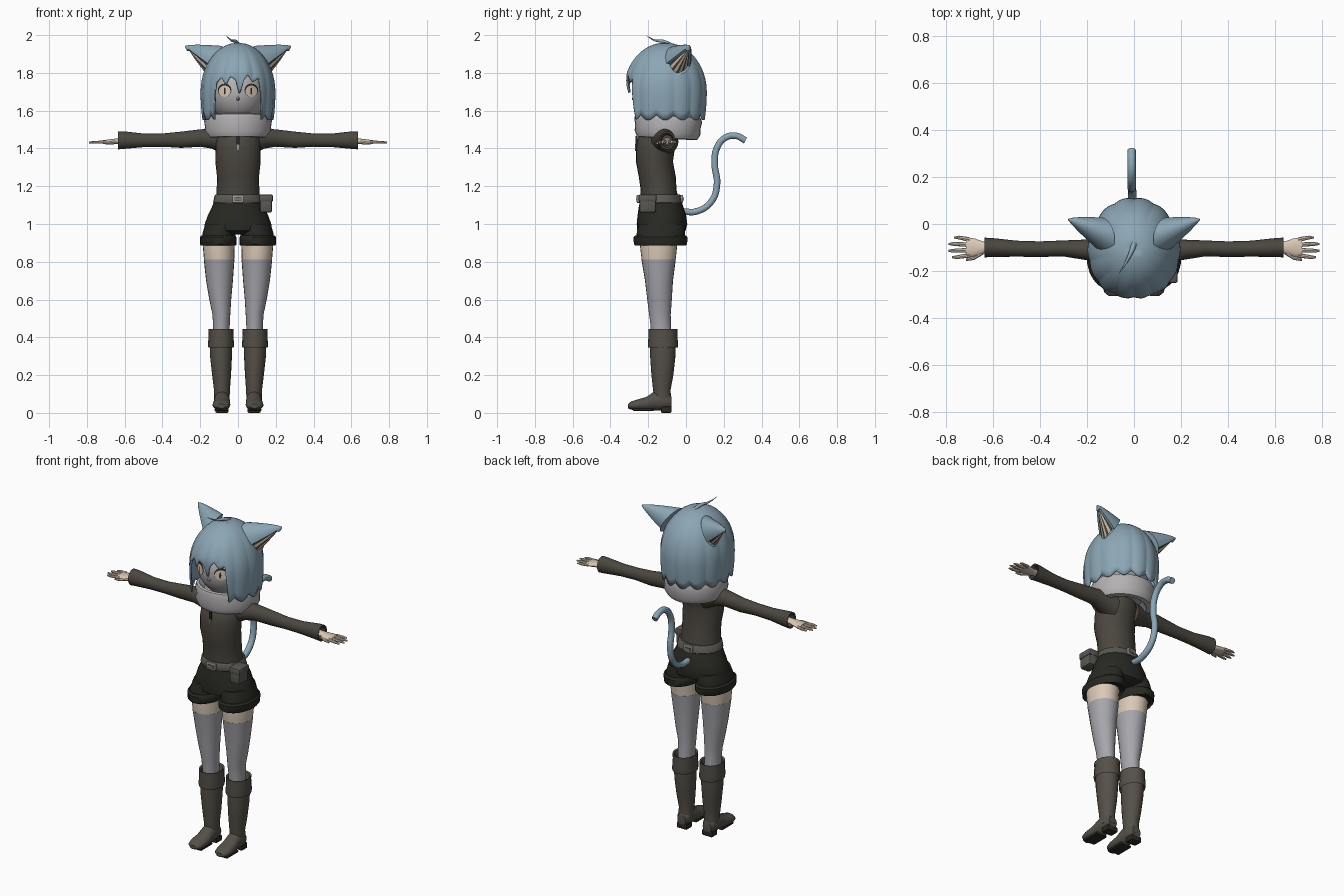
import bpy
import bmesh
from math import sin, cos, pi, radians, sqrt
from mathutils import Vector

if "Cube" in bpy.data.objects:
    bpy.data.objects.remove(bpy.data.objects["Cube"], do_unlink=True)

parts = []


def material(name, red, green, blue):
    mat = bpy.data.materials.new(name)
    mat.use_nodes = True
    mat.diffuse_color = (red, green, blue, 1)
    mat.node_tree.nodes["Principled BSDF"].inputs["Base Color"].default_value = (red, green, blue, 1)
    return mat


HAIR = material("blue grey hair", .26, .38, .46)
SHIRT = material("dark brown cloth", .07, .062, .05)
DARK = material("near black cloth", .022, .022, .017)
LEATHER = material("boot leather", .09, .081, .066)
SOCK = material("grey stocking", .38, .38, .41)
PALE = material("pale grey", .46, .44, .455)
SKIN = material("skin", .70, .58, .47)
BELT = material("belt grey", .105, .10, .09)
METAL = material("metal", .35, .34, .32)


def finish(name, bm, *mats):
    """Turn a bmesh into a named object."""
    bmesh.ops.recalc_face_normals(bm, faces=bm.faces)
    mesh = bpy.data.meshes.new(name)
    bm.to_mesh(mesh)
    bm.free()
    for mat in mats:
        mesh.materials.append(mat)
    obj = bpy.data.objects.new(name, mesh)
    bpy.context.collection.objects.link(obj)
    parts.append(obj)
    return obj


def skin_rings(bm, rows, caps=True):
    """Bridge closed rows of points with quads."""
    grid = [[bm.verts.new(p) for p in row] for row in rows]
    count = len(grid[0])
    for low, high in zip(grid, grid[1:]):
        for j in range(count):
            k = (j + 1) % count
            bm.faces.new((low[j], low[k], high[k], high[j]))
    if caps:
        bm.faces.new(grid[0])
        bm.faces.new(grid[-1])


def loft(name, rings, mat, axis="z", side=1, sides=24, tilt=0):
    """Ellipses along an axis; each ring is position, then centre and radius per cross axis."""
    along = "xyz".index(axis)
    first, second = [i for i in range(3) if i != along]
    rows = []
    for place, c1, r1, c2, r2 in rings:
        row = []
        for j in range(sides):
            a = 2 * pi * j / sides
            p = Vector()
            p[along], p[first], p[second] = place, c1 + r1 * cos(a), c2 + r2 * sin(a)
            p.z += tilt * r2 * sin(a)
            p.x *= side
            row.append(p)
        rows.append(row)
    bm = bmesh.new()
    skin_rings(bm, rows)
    return finish(name, bm, mat)


def box(name, centre, size, mat, bevel=0.0):
    bm = bmesh.new()
    bmesh.ops.create_cube(bm, size=1)
    bmesh.ops.scale(bm, vec=size, verts=bm.verts)
    bmesh.ops.translate(bm, vec=centre, verts=bm.verts)
    if bevel:
        bmesh.ops.bevel(bm, geom=bm.edges, offset=bevel, segments=2, affect="EDGES", profile=.5)
    return finish(name, bm, mat)


def tube(name, points, radius, mat, taper=False):
    """Smooth round tube through points, as a mesh."""
    curve = bpy.data.curves.new(name, "CURVE")
    curve.dimensions = "3D"
    curve.bevel_depth, curve.bevel_resolution, curve.use_fill_caps = radius, 3, True
    spline = curve.splines.new("BEZIER")
    spline.bezier_points.add(len(points) - 1)
    for i, (knot, co) in enumerate(zip(spline.bezier_points, points)):
        knot.co = co
        knot.handle_left_type = knot.handle_right_type = "AUTO"
        knot.radius = 1 - .95 * i / (len(points) - 1) if taper else 1
    temp = bpy.data.objects.new(name, curve)
    bm = bmesh.new()
    bpy.context.collection.objects.link(temp)
    bpy.context.view_layer.update()
    bm.from_mesh(temp.evaluated_get(bpy.context.evaluated_depsgraph_get()).to_mesh())
    bpy.data.objects.remove(temp, do_unlink=True)
    for face in bm.faces:
        face.material_index = 0
    return finish(name, bm, mat)


# Torso, shorts and belt
loft("shirt", [(1.10, 0, .12, -.135, .105), (1.18, 0, .113, -.145, .095), (1.25, 0, .111, -.152, .098),
               (1.33, 0, .12, -.167, .098), (1.40, 0, .12, -.162, .103), (1.46, 0, .118, -.147, .107),
               (1.51, 0, .09, -.125, .08)], SHIRT)
loft("shorts", [(.945, 0, .10, -.13, .09), (.965, 0, .178, -.13, .128), (1.0, 0, .176, -.127, .134),
                (1.05, 0, .158, -.128, .128), (1.09, 0, .138, -.132, .118), (1.13, 0, .122, -.135, .108)], DARK)
loft("belt", [(1.11, 0, .128, -.136, .113), (1.115, 0, .132, -.136, .116), (1.15, 0, .124, -.138, .11),
              (1.155, 0, .118, -.138, .105)], BELT)
for where, y in (("front", -.254), ("back", -.022)):
    box(where + "_buckle", (0, y, 1.133), (.06, .014, .042), METAL, .004)
    box(where + "_buckle_gap", (0, y, 1.133), (.036, .018, .022), BELT)
    box(where + "_buckle_pin", (0, y, 1.133), (.03, .022, .006), METAL)
box("pouch", (.148, -.203, 1.105), (.066, .088, .09), BELT, .012)
box("pouch_flap", (.149, -.203, 1.137), (.074, .096, .04), BELT, .01)
box("zip_pull", (0, -.267, 1.405), (.01, .008, .035), METAL, .002)
box("zip_line", (0, -.262, 1.44), (.014, .01, .05), DARK)

# Limbs, built once per side
for word, s in (("left", 1), ("right", -1)):
    loft(word + "_sleeve", [(.07, -.12, .08, 1.435, .07), (.14, -.115, .058, 1.452, .053),
                            (.2, -.11, .044, 1.455, .046), (.3, -.104, .034, 1.446, .043),
                            (.4, -.107, .033, 1.444, .035), (.5, -.105, .034, 1.443, .036),
                            (.6, -.10, .04, 1.444, .046), (.635, -.10, .042, 1.443, .048),
                            (.632, -.10, .034, 1.443, .038), (.6, -.10, .028, 1.443, .028)],
         SHIRT, "x", s)
    loft(word + "_palm", [(.59, -.10, .021, 1.44, .018), (.64, -.10, .025, 1.438, .015),
                          (.68, -.10, .039, 1.435, .013), (.715, -.10, .042, 1.434, .010)], SKIN, "x", s, 16)
    for finger, y, tip in (("little", -.066, .765), ("ring", -.088, .788), ("middle", -.111, .79),
                           ("index", -.133, .775)):
        spread = (y + .10) * .25
        loft(f"{word}_{finger}_finger", [(.70, y, .010, 1.434, .009), (tip - .02, y + spread, .008, 1.432, .007),
                                         (tip, y + spread, .004, 1.431, .004)], SKIN, "x", s, 8)
    loft(word + "_thumb", [(.64, -.115, .014, 1.434, .011), (.68, -.143, .010, 1.43, .009),
                           (.715, -.153, .005, 1.428, .005)], SKIN, "x", s, 8)

    loft(word + "_thigh", [(.81, .10, .08, -.145, .09), (.88, .102, .084, -.145, .098),
                           (.95, .10, .085, -.14, .10)], SKIN, side=s)
    loft(word + "_stocking", [(.38, .088, .045, -.13, .055), (.46, .088, .044, -.133, .054),
                              (.52, .088, .047, -.138, .057), (.6, .094, .058, -.14, .065),
                              (.7, .098, .071, -.143, .074), (.812, .10, .081, -.145, .091)], SOCK, side=s)
    loft(word + "_shorts_leg", [(.91, .102, .09, -.135, .128), (.95, .10, .088, -.133, .128),
                                (1.0, .085, .088, -.13, .12)], DARK, side=s)
    loft(word + "_shorts_cuff", [(.90, .104, .085, -.135, .115), (.887, .104, .093, -.135, .135),
                                 (.893, .104, .097, -.135, .141), (.93, .105, .097, -.135, .143),
                                 (.94, .104, .089, -.135, .133)], DARK, side=s)
    loft(word + "_boot_shaft", [(.05, .085, .04, -.122, .046), (.12, .085, .042, -.128, .046),
                                (.2, .087, .05, -.125, .058), (.3, .09, .058, -.123, .067),
                                (.40, .09, .06, -.122, .068)], LEATHER, side=s)
    loft(word + "_boot_cuff", [(.36, .09, .058, -.122, .065), (.345, .09, .067, -.122, .078),
                               (.36, .09, .069, -.122, .08), (.42, .09, .065, -.122, .076),
                               (.445, .09, .067, -.122, .077), (.44, .09, .058, -.122, .066),
                               (.41, .09, .05, -.125, .058)], LEATHER, side=s, sides=16)
    loft(word + "_foot", [(-.078, .085, .028, .055, .032), (-.095, .085, .038, .062, .046),
                          (-.13, .085, .042, .065, .052), (-.17, .085, .042, .062, .05),
                          (-.21, .086, .045, .048, .036), (-.26, .088, .047, .042, .028),
                          (-.29, .088, .039, .039, .022), (-.306, .088, .02, .036, .012)], LEATHER, "y", s)
    box(word + "_heel", (s * .085, -.105, .017), (.068, .055, .034), DARK, .006)
    box(word + "_sole", (s * .087, -.225, .017), (.074, .11, .014), DARK, .005)

# Scarf, neck and head
loft("scarf", [(1.49, 0, .10, -.10, .11), (1.452, 0, .13, -.10, .135), (1.455, 0, .162, -.10, .16),
               (1.485, 0, .178, -.097, .175), (1.515, 0, .175, -.096, .173), (1.55, 0, .18, -.094, .18),
               (1.572, 0, .172, -.095, .172), (1.578, 0, .155, -.10, .155), (1.55, 0, .125, -.10, .13)],
     PALE, sides=28, tilt=-.06)
loft("neck", [(1.46, 0, .05, -.10, .05), (1.6, 0, .05, -.10, .05)], SKIN)

FACE, SIZE = Vector((0, -.11, 1.70)), Vector((.152, .17, .17))
bm = bmesh.new()
bmesh.ops.create_uvsphere(bm, u_segments=48, v_segments=32, radius=1)
bmesh.ops.scale(bm, vec=SIZE, verts=bm.verts)
bmesh.ops.translate(bm, vec=FACE, verts=bm.verts)
finish("head", bm, PALE)
loft("nose", [(-.286, 0, .003, 1.662, .004), (-.27, 0, .012, 1.665, .014)], PALE, "y", sides=8)


def face_plate(name, x, z, width, height, lift, mat):
    """Thin oval that follows the face."""
    def on_face(px, pz):
        depth = sqrt(1 - (px / SIZE.x) ** 2 - ((pz - FACE.z) / SIZE.z) ** 2)
        return Vector((px, FACE.y - SIZE.y * depth - lift, pz))
    bm = bmesh.new()
    centre = bm.verts.new(on_face(x, z))
    steps = [2 * pi * i / 24 for i in range(24)]
    rim = [bm.verts.new(on_face(x + width * cos(a), z + height * sin(a))) for a in steps]
    for i, vert in enumerate(rim):
        bm.faces.new((centre, vert, rim[(i + 1) % len(rim)]))
    obj = finish(name, bm, mat)
    if obj.data.polygons[0].normal.y > 0:
        obj.data.flip_normals()


for word, s in (("left", 1), ("right", -1)):
    face_plate(word + "_lashes", s * .071, 1.708, .036, .035, .003, DARK)
    face_plate(word + "_iris", s * .071, 1.703, .031, .030, .006, SKIN)
    face_plate(word + "_pupil", s * .070, 1.704, .005, .019, .009, DARK)

# Hair: one ridged shell with a jagged fringe, side locks and scalloped back
TOP = 1.955
FRINGE = [(-41, 1.58), (-37, 1.745), (-29, 1.775), (-20, 1.735), (-13, 1.78), (-4, 1.76), (3, 1.685),
          (10, 1.76), (17, 1.79), (26, 1.75), (36, 1.77), (41, 1.58)]


def hair_edge(deg):
    for (a, low), (b, high) in zip(FRINGE, FRINGE[1:]):
        if a <= deg <= b:
            return low + (high - low) * (deg - a) / (b - a)
    return 1.58 - .03 * abs(sin(radians(7 * deg)))


rows = []
for i in range(17):
    t = i / 16
    row = []
    for j in range(180):
        deg = j * 2 - 180
        a = radians(deg)
        z = TOP - (TOP - hair_edge(deg)) * t ** 1.5
        h = z - FACE.z
        full = sqrt(max(0, 1 - (h / .255) ** 2)) if h > 0 else 1 - 2.5 * h * h
        full -= 1.2 * max(0, 1.80 - z) * max(0, 1 - abs(deg) / 40)
        full *= 1 + .035 * t * (abs(sin(7 * a)) - .6)
        row.append((.191 * full * sin(a), -.11 - .216 * full * cos(a), z))
    rows.append(row)
bm = bmesh.new()
skin_rings(bm, rows, caps=False)
bmesh.ops.remove_doubles(bm, verts=bm.verts, dist=.0001)
hair = finish("hair", bm, HAIR)
shell = hair.modifiers.new("thickness", "SOLIDIFY")
shell.thickness, shell.offset = .01, 0
tube("hair_tuft", [(.005, -.07, 1.94), (-.012, -.12, 1.966), (-.035, -.165, 1.972), (-.064, -.21, 1.998)],
     .014, HAIR, taper=True)

# Ears: bent cones with a sunken, striped opening
for word, s in (("left", 1), ("right", -1)):
    base, tip = Vector((.13, -.05, 1.865)), Vector((.282, .02, 1.943))
    across, up = Vector((.01, .078, 0)), Vector((-.047, 0, .078))
    rows = []
    for i in range(9):
        t = i / 8 * .985
        k = (1 - t) ** .8
        ring = []
        for j in range(24):
            a = 2 * pi * (j + .5) / 24
            p = base.lerp(tip, t) + (across * cos(a) + up * sin(a)) * k
            ring.append((p.x * s, p.y, p.z))
        rows.append(ring)
    bm = bmesh.new()
    skin_rings(bm, rows)
    bm.faces.ensure_lookup_table()
    opening = [f for n, f in enumerate(bm.faces[:24 * 7]) if 13 <= n % 24 <= 21]
    for n, face in enumerate(opening):
        face.material_index = 1 + n % 9 % 2
    bmesh.ops.recalc_face_normals(bm, faces=bm.faces)
    rim = bmesh.ops.inset_region(bm, faces=opening, thickness=.007, depth=-.012, use_even_offset=True)
    for face in rim["faces"]:
        face.material_index = 0
    finish(word + "_ear", bm, HAIR, SHIRT, SKIN)

# Tail
tube("tail", [(-.005, -.02, 1.065), (-.005, .06, 1.068), (-.008, .135, 1.12), (-.01, .164, 1.21),
              (-.01, .152, 1.32), (-.01, .163, 1.40), (-.01, .21, 1.458), (-.01, .268, 1.466),
              (-.01, .315, 1.442)], .018, HAIR)

# Smooth shading with kept creases
bpy.ops.object.select_all(action="DESELECT")
for obj in parts:
    obj.select_set(True)
bpy.context.view_layer.objects.active = parts[0]
bpy.ops.object.shade_smooth_by_angle(angle=radians(40))
